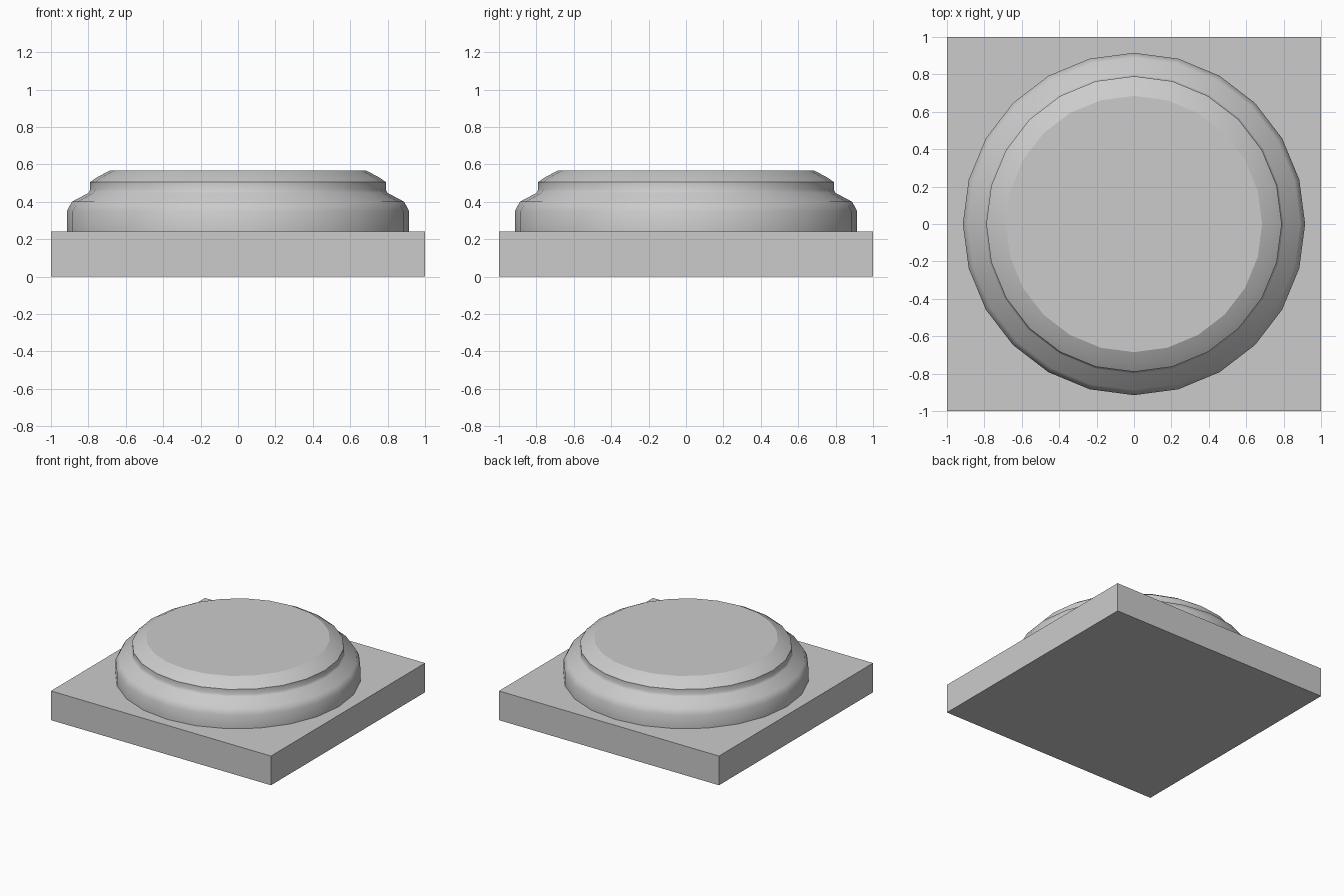
import bpy, bmesh, math
from mathutils import Matrix, Vector

if "Cube" in bpy.data.objects:
    bpy.data.objects.remove(bpy.data.objects["Cube"])

PLINTH_H = 0.24
SIDES = 24

def add_object(name, bm):
    mesh = bpy.data.meshes.new(name)
    bmesh.ops.recalc_face_normals(bm, faces=bm.faces)
    bm.to_mesh(mesh)
    bm.free()
    obj = bpy.data.objects.new(name, mesh)
    bpy.context.collection.objects.link(obj)
    return obj

# Square plinth
bm = bmesh.new()
bmesh.ops.create_cube(bm, size=1)
bmesh.ops.transform(bm, verts=bm.verts, matrix=Matrix.Translation((0, 0, PLINTH_H / 2))
                    @ Matrix.Diagonal((2, 2, PLINTH_H, 1)))
add_object("plinth", bm)

# Turned moulding: (radius, height) profile spun round z, capped top and bottom
profile = [(0.915, PLINTH_H), (0.915, 0.35), (0.888, 0.40), (0.80, 0.447),
           (0.79, 0.465), (0.79, 0.505), (0.755, 0.53), (0.685, 0.567)]
bm = bmesh.new()
rings = []
for r, z in profile:
    rings.append([bm.verts.new((r * math.cos(a), r * math.sin(a), z))
                  for a in (2 * math.pi * i / SIDES for i in range(SIDES))])
for low, high in zip(rings, rings[1:]):
    for i in range(SIDES):
        j = (i + 1) % SIDES
        bm.faces.new((low[i], low[j], high[j], high[i]))
bm.faces.new(rings[-1])
bm.faces.new(list(reversed(rings[0])))
moulding = add_object("round_moulding", bm)

# Smooth the curves, keep the top rim crisp
bpy.context.view_layer.objects.active = moulding
moulding.select_set(True)
bpy.ops.object.shade_smooth_by_angle(angle=math.radians(50))
top_z = profile[-1][1]
for e in moulding.data.edges:
    if all(abs(moulding.data.vertices[v].co.z - top_z) < 1e-4 for v in e.vertices):
        e.use_edge_sharp = True
